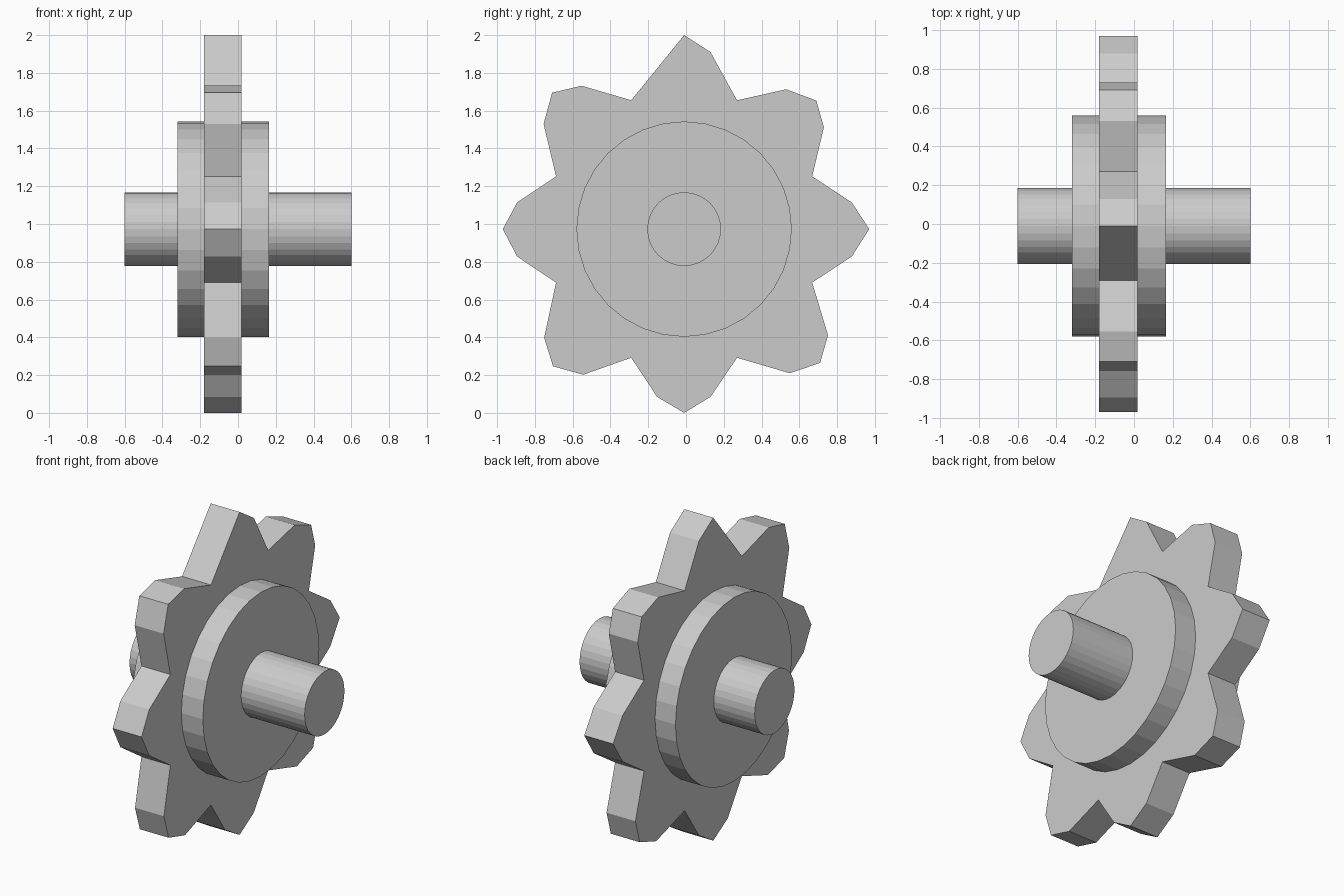
import bpy, bmesh, math

if "Cube" in bpy.data.objects:
    bpy.data.objects.remove(bpy.data.objects["Cube"])

CY, CZ = -0.01, 0.973  # axle centre


def prism(name, profile, x0, x1):
    """Extrude a (y, z) outline along x."""
    bm = bmesh.new()
    face = bm.faces.new([bm.verts.new((x0, y, z)) for y, z in profile])
    ext = bmesh.ops.extrude_face_region(bm, geom=[face])
    verts = [v for v in ext["geom"] if isinstance(v, bmesh.types.BMVert)]
    bmesh.ops.translate(bm, verts=verts, vec=(x1 - x0, 0, 0))
    bmesh.ops.recalc_face_normals(bm, faces=bm.faces)
    mesh = bpy.data.meshes.new(name)
    bm.to_mesh(mesh)
    bm.free()
    obj = bpy.data.objects.new(name, mesh)
    bpy.context.collection.objects.link(obj)
    return obj


def circle(r, n=32):
    steps = [2 * math.pi * i / n for i in range(n)]
    return [(CY + r * math.sin(a), CZ + r * math.cos(a)) for a in steps]


# Toothed plate: hand-cut outline, clockwise from the top tooth
teeth = [
    (-0.01, 2.0), (0.13, 1.91), (0.27, 1.655),
    (0.53, 1.713), (0.69, 1.653), (0.73, 1.512), (0.668, 1.252),
    (0.878, 1.114), (0.97, 0.973), (0.878, 0.828), (0.668, 0.69),
    (0.752, 0.411), (0.71, 0.265), (0.55, 0.21), (0.27, 0.292),
    (0.13, 0.085), (-0.01, 0.0), (-0.153, 0.085), (-0.29, 0.292),
    (-0.545, 0.202), (-0.704, 0.247), (-0.751, 0.398), (-0.688, 0.69),
    (-0.894, 0.828), (-0.97, 0.973), (-0.894, 1.114), (-0.688, 1.252),
    (-0.754, 1.53), (-0.709, 1.695), (-0.553, 1.732), (-0.29, 1.655),
]
prism("toothed_plate", teeth, -0.18, 0.018)

# Hub disc and axle run through the plate
prism("hub_disc", circle(0.57), -0.32, 0.165)
prism("axle", circle(0.195), -0.6, 0.6)
